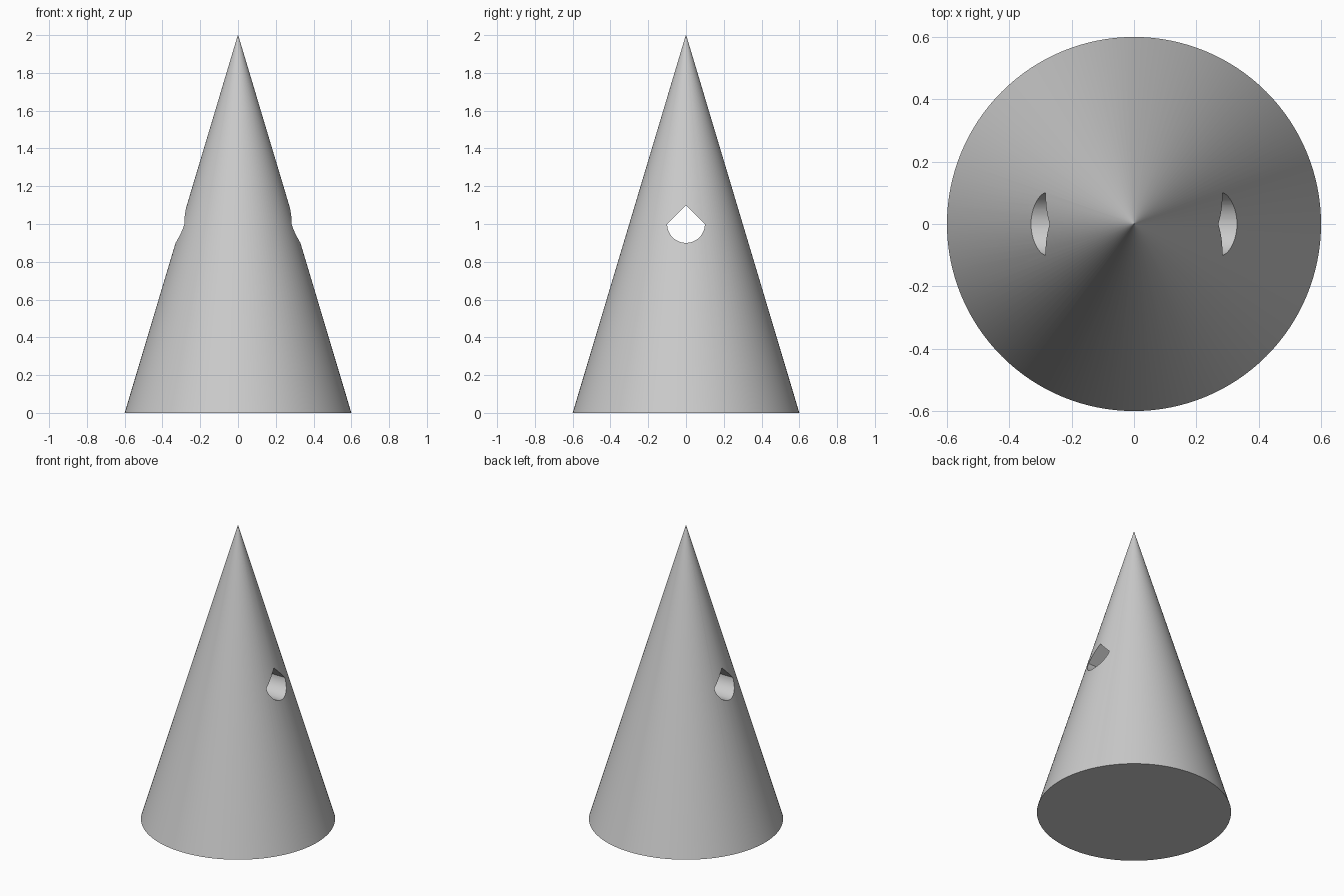
import bpy, bmesh, math

if "Cube" in bpy.data.objects:
    bpy.data.objects.remove(bpy.data.objects["Cube"], do_unlink=True)

HEIGHT, RADIUS = 2.0, 0.6
HOLE_Z, HOLE_R, ARC_STEPS = 1.0, 0.1, 24

# Single grey material
grey = bpy.data.materials.new("plain grey")
grey.use_nodes = True
colour = (0.6, 0.6, 0.6, 1)
grey.diffuse_color = colour
grey.node_tree.nodes["Principled BSDF"].inputs["Base Color"].default_value = colour

# Solid cone body; a tiny flat tip keeps the shading clean up to the point
bpy.ops.mesh.primitive_cone_add(vertices=128, radius1=RADIUS, radius2=0.001,
                                depth=HEIGHT, location=(0, 0, HEIGHT / 2))
cone = bpy.context.object
cone.name = "cone_body"
cone.data.materials.append(grey)

# Teardrop tunnel cutter: round below, pointed above, running along x
profile = [(0, HOLE_Z + HOLE_R)]
for i in range(ARC_STEPS + 1):
    a = math.pi * (1 + i / ARC_STEPS)
    profile.append((HOLE_R * math.cos(a), HOLE_Z + HOLE_R * math.sin(a)))
bm = bmesh.new()
face = bm.faces.new([bm.verts.new((-1, y, z)) for y, z in profile])
side = bmesh.ops.extrude_face_region(bm, geom=[face])["geom"]
bmesh.ops.translate(bm, vec=(2, 0, 0),
                    verts=[v for v in side if isinstance(v, bmesh.types.BMVert)])
bmesh.ops.recalc_face_normals(bm, faces=bm.faces)
mesh = bpy.data.meshes.new("tunnel_cutter")
bm.to_mesh(mesh)
bm.free()
mesh.materials.append(grey)
cutter = bpy.data.objects.new("tunnel_cutter", mesh)
cutter.hide_render = True
bpy.context.collection.objects.link(cutter)

# Cut the tunnel through the cone, then discard the cutter
cut = cone.modifiers.new("tunnel", "BOOLEAN")
cut.operation, cut.solver, cut.object = "DIFFERENCE", "EXACT", cutter
bpy.context.view_layer.objects.active = cone
bpy.ops.object.modifier_apply(modifier=cut.name)
bpy.data.objects.remove(cutter, do_unlink=True)

cone.select_set(True)
bpy.ops.object.shade_smooth_by_angle(angle=math.radians(30))
